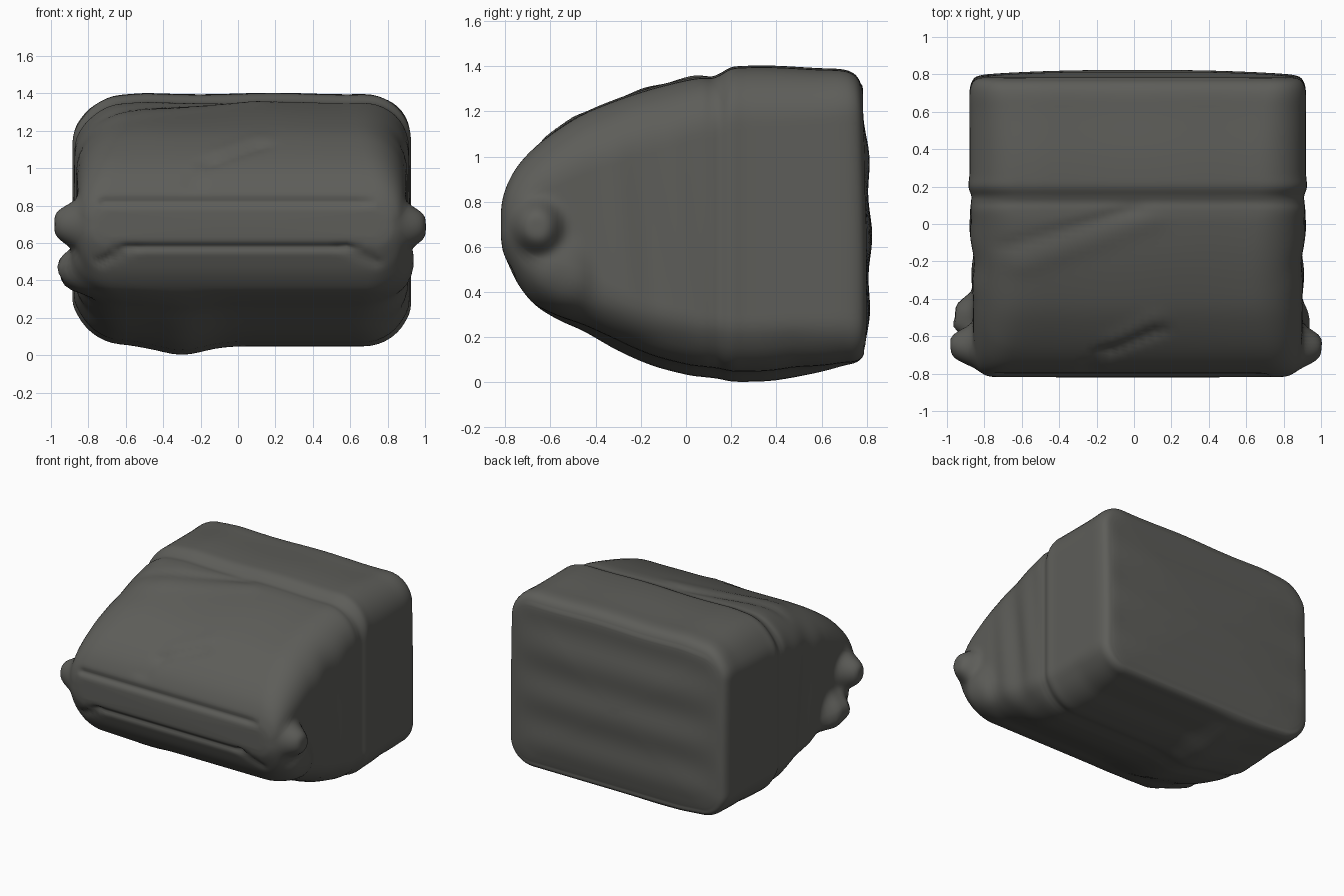
import bpy, bmesh, math
from mathutils import Vector
from mathutils.geometry import intersect_point_line

if "Cube" in bpy.data.objects:
    bpy.data.objects.remove(bpy.data.objects["Cube"])

dark = bpy.data.materials.new("dark_fabric")
dark.diffuse_color = (0.11, 0.11, 0.10, 1)
dark.use_nodes = True
dark.node_tree.nodes["Principled BSDF"].inputs["Base Color"].default_value = dark.diffuse_color

# Cross-sections along the depth: y, bottom z, top z, half width, corner radius
SECTIONS = [
    (-0.818, 0.63, 0.77, 0.77, 0.06), (-0.810, 0.58, 0.82, 0.81, 0.10),
    (-0.785, 0.52, 0.89, 0.845, 0.14), (-0.74, 0.43, 0.965, 0.865, 0.18),
    (-0.67, 0.345, 1.04, 0.875, 0.21), (-0.57, 0.28, 1.12, 0.88, 0.24),
    (-0.45, 0.225, 1.195, 0.88, 0.26), (-0.30, 0.14, 1.258, 0.88, 0.27),
    (-0.15, 0.075, 1.308, 0.885, 0.27), (0.0, 0.035, 1.345, 0.892, 0.26),
    (0.07, 0.025, 1.355, 0.895, 0.25), (0.115, 0.02, 1.355, 0.892, 0.25),
    (0.15, 0.015, 1.368, 0.89, 0.25), (0.20, 0.005, 1.395, 0.905, 0.25),
    (0.27, 0.003, 1.402, 0.90, 0.25), (0.40, 0.010, 1.402, 0.90, 0.25),
    (0.58, 0.043, 1.392, 0.90, 0.23), (0.69, 0.073, 1.387, 0.90, 0.21),
    (0.745, 0.088, 1.37, 0.89, 0.19), (0.775, 0.115, 1.335, 0.865, 0.16),
    (0.787, 0.16, 1.28, 0.82, 0.12),
]
CX, SIDE, ARC, STEPS = 0.02, 28, 10, 5


def catmull(a, b, c, d, t):
    return [0.5 * (2 * q + (r - p) * t + (2 * p - 5 * q + 4 * r - s) * t * t
                   + (3 * q - p - 3 * r + s) * t ** 3) for p, q, r, s in zip(a, b, c, d)]


def rounded_ring(y, lo, hi, hw, r):
    """Rounded rectangle in the xz plane with evenly split sides."""
    mid, hh = (lo + hi) / 2, (hi - lo) / 2
    r = min(r, hh * 0.8)
    corners = [(hw - r, hh - r), (r - hw, hh - r), (r - hw, r - hh), (hw - r, r - hh)]
    pts = []
    for k, (x, z) in enumerate(corners):
        for i in range(ARC + 1):
            a = math.pi / 2 * (k + i / ARC)
            pts.append(Vector((CX + x + r * math.cos(a), y, mid + z + r * math.sin(a))))
        end, nx = pts[-1], corners[(k + 1) % 4]
        a = math.pi / 2 * (k + 1)
        nxt = Vector((CX + nx[0] + r * math.cos(a), y, mid + nx[1] + r * math.sin(a)))
        pts += [end.lerp(nxt, i / SIDE) for i in range(1, SIDE)]
    return pts


def cap_rings(ring, bulge):
    """Concentric rings that close an end with a slight bulge."""
    c = sum(ring, Vector()) / len(ring)
    return [[c + (p - c) * s + Vector((0, bulge * (1 - s ** 2), 0)) for p in ring]
            for s in [1 - i / 16 for i in range(1, 16)]]


def ramp(value, start, end):
    return max(0, min(1, (value - start) / (end - start)))


# Soft body lofted through the sections
n = len(SECTIONS)
rings = []
for i in range(n - 1):
    quad = [SECTIONS[max(0, min(n - 1, i + k))] for k in (-1, 0, 1, 2)]
    rings += [rounded_ring(*catmull(*quad, s / STEPS)) for s in range(STEPS)]
rings.append(rounded_ring(*SECTIONS[-1]))
rings = cap_rings(rings[0], -0.002)[::-1] + rings + cap_rings(rings[-1], 0.02)

bm = bmesh.new()
grid = [[bm.verts.new(p) for p in ring] for ring in rings]
for a, b in zip(grid, grid[1:]):
    for i in range(len(a)):
        j = (i + 1) % len(a)
        bm.faces.new((a[i], a[j], b[j], b[i]))
bm.faces.new(grid[0])
bm.faces.new(grid[-1][::-1])
bmesh.ops.recalc_face_normals(bm, faces=bm.faces)
bm.normal_update()

# Folds: start, end, width, depth (negative sinks in)
FOLDS = [
    ((-0.72, -0.805, 0.82), (0.68, -0.805, 0.82), 0.022, -0.018),
    ((-0.58, -0.81, 0.575), (0.58, -0.81, 0.575), 0.022, -0.020),
    ((-0.58, -0.81, 0.575), (-0.74, -0.76, 0.50), 0.025, -0.016),
    ((0.58, -0.81, 0.575), (0.74, -0.76, 0.50), 0.025, -0.016),
    ((-0.25, -0.77, 0.91), (-0.15, -0.68, 1.02), 0.03, -0.014),
    ((-0.15, -0.68, 1.02), (0.13, -0.57, 1.12), 0.03, -0.016),
    ((-0.10, -0.62, 1.09), (0.12, -0.50, 1.17), 0.045, 0.008),
    ((-0.75, -0.14, 1.31), (0.0, 0.08, 1.355), 0.035, -0.010),
    ((-0.6, -0.22, 1.29), (0.1, 0.02, 1.355), 0.06, 0.008),
]

# Swellings on the sides: centre y and z, spread in y and z, reach outward
BUMPS = {
    -1: [(-0.655, 0.70, 0.10, 0.11, 0.125), (-0.49, 0.42, 0.11, 0.15, 0.10),
         (-0.60, 0.50, 0.08, 0.12, 0.03)],
    1: [(-0.66, 0.69, 0.10, 0.105, 0.107), (-0.56, 0.45, 0.13, 0.17, 0.04)],
}

for v in bm.verts:
    p, normal = v.co.copy(), v.normal.copy()
    move, shift = 0.0, Vector()
    for a, b, w, d in FOLDS:
        a, b = Vector(a), Vector(b)
        t = intersect_point_line(p, a, b)[1]
        dist = (p - a.lerp(b, max(0, min(1, t)))).length
        move += d * math.exp(-(dist / w) ** 2)
    side = 1 if p.x > CX else -1
    outer = ramp(abs(p.x - CX), 0.70, 0.84)
    # bar ends and lower bulges
    for y, z, sy, sz, reach in BUMPS[side]:
        f = ((p.y - y) / sy) ** 2 + ((p.z - z) / sz) ** 2
        shift.x += side * reach * outer * math.exp(-f * f)
    # billows on the sides of the soft front half
    if -0.45 < p.y < 0.12:
        fade = math.sin(math.pi * (p.y + 0.45) / 0.57) * max(0, 1 - ((p.z - 0.65) / 0.6) ** 2)
        move += 0.012 * outer * fade * math.cos(p.y * 22 + p.z * 2.5 + 5)
    # horizontal ribs on the back, which leans out towards the bottom
    if p.y > 0.78:
        inside = max(0, 1 - ((p.x - CX) / 0.84) ** 6)
        move += 0.007 * inside * math.cos((p.z - 0.65) * 18)
    shift.y += 0.012 * ramp(p.y, 0.6, 0.78) * math.cos((p.z - 0.45) * 2.4)
    # base is a little higher except for one lengthwise sag
    low = ramp(0.35 - p.z, 0, 0.2) * ramp(0.78 - p.y, 0, 0.3)
    shift.z += 0.045 * low * (1 - math.exp(-((p.x + 0.3) / 0.16) ** 2))
    # uneven top, drooping at the left corner
    top = ramp(p.z, 1.05, 1.3)
    shift.z -= 0.008 * top * (1 + math.sin(p.x * 8 + 3.2)) / 2
    shift.z -= 0.03 * top * ramp(-p.x, 0.5, 0.85)
    # lower left edge is lifted
    shift.z += 0.03 * ramp(0.4 - p.z, 0, 0.2) * ramp(-p.x, 0.5, 0.85)
    v.co = p + normal * move + shift

mesh = bpy.data.meshes.new("soft_body")
bm.to_mesh(mesh)
bm.free()
body = bpy.data.objects.new("soft_body", mesh)
bpy.context.collection.objects.link(body)
mesh.materials.append(dark)
for f in mesh.polygons:
    f.use_smooth = True
